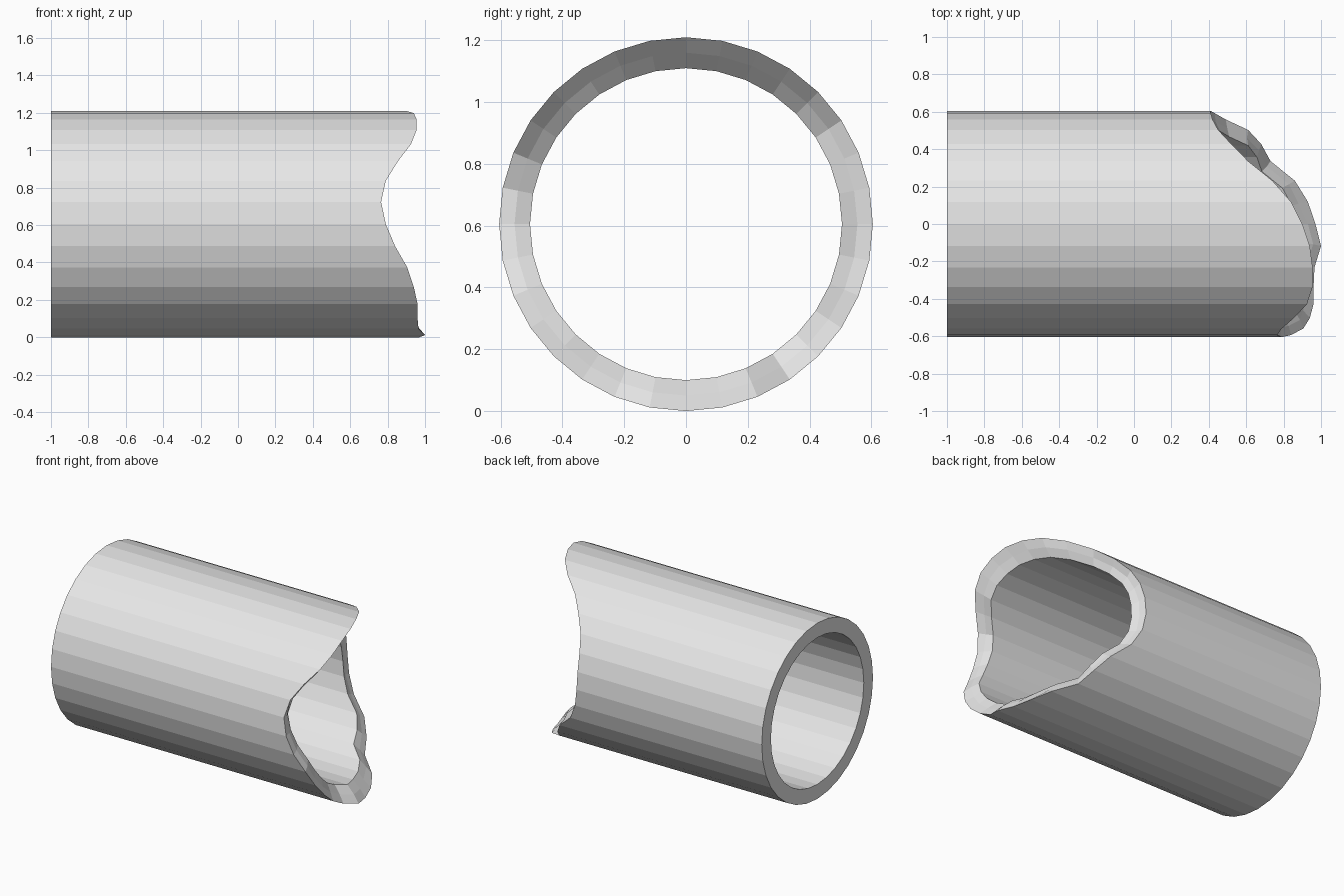
import bpy
import bmesh
import math
import random

default_cube = bpy.data.objects.get("Cube")
if default_cube:
    bpy.data.objects.remove(default_cube, do_unlink=True)

random.seed(4)
OUTER, INNER = 0.605, 0.505

# Length of the outer edge at each side, starting at the back and turning over the top
EDGE = [0.41, 0.41, 0.42, 0.45, 0.52, 0.61, 0.74, 0.84,
        0.90, 0.94, 0.955, 0.955, 0.925, 0.855, 0.79, 0.765,
        0.79, 0.84, 0.905, 0.94, 0.96, 0.96, 0.965, 1.0,
        0.97, 0.93, 0.86, 0.73, 0.68, 0.61, 0.49, 0.43]
SIDES = len(EDGE)


def make_material(name, colour):
    material = bpy.data.materials.new(name)
    material.use_nodes = True
    material.diffuse_color = colour
    shader = material.node_tree.nodes["Principled BSDF"]
    shader.inputs["Base Color"].default_value = colour
    shader.inputs["Roughness"].default_value = 0.6
    return material


def make_ring(mesh, radius, length_at):
    """One loop of vertices around the pipe, with its own length at each side."""
    ring = []
    for side in range(SIDES):
        angle = math.tau * side / SIDES
        position = (length_at(side, angle),
                    radius * math.cos(angle),
                    OUTER + radius * math.sin(angle))
        ring.append(mesh.verts.new(position))
    return ring


def bridge(mesh, first, second):
    """Join two loops with a band of flat faces."""
    for side in range(SIDES):
        following = (side + 1) % SIDES
        mesh.faces.new((first[side], first[following],
                        second[following], second[side]))


def slope(angle):
    """How far the saddle cut falls back through the wall."""
    return 0.095 * math.sin(angle) ** 2 - 0.035 * math.cos(angle)


def square_end(side, angle):
    return -1.0


def outer_edge(side, angle):
    return EDGE[side]


def middle_edge(side, angle):
    return EDGE[side] - slope(angle) / 2 + random.uniform(-0.01, 0.01)


def inner_edge(side, angle):
    return EDGE[side] - slope(angle)


# Pipe wall: outside, rough saddle cut, bore and square end
mesh = bmesh.new()
rings = [make_ring(mesh, OUTER, square_end),
         make_ring(mesh, OUTER, outer_edge),
         make_ring(mesh, (OUTER + INNER) / 2, middle_edge),
         make_ring(mesh, INNER, inner_edge),
         make_ring(mesh, INNER, square_end)]
for index, ring in enumerate(rings):
    bridge(mesh, ring, rings[(index + 1) % len(rings)])
bmesh.ops.recalc_face_normals(mesh, faces=mesh.faces)

pipe_data = bpy.data.meshes.new("saddle_cut_pipe")
mesh.to_mesh(pipe_data)
mesh.free()
pipe_data.materials.append(make_material("plain grey", (0.8, 0.8, 0.8, 1.0)))
pipe = bpy.data.objects.new("saddle_cut_pipe", pipe_data)
bpy.context.collection.objects.link(pipe)
